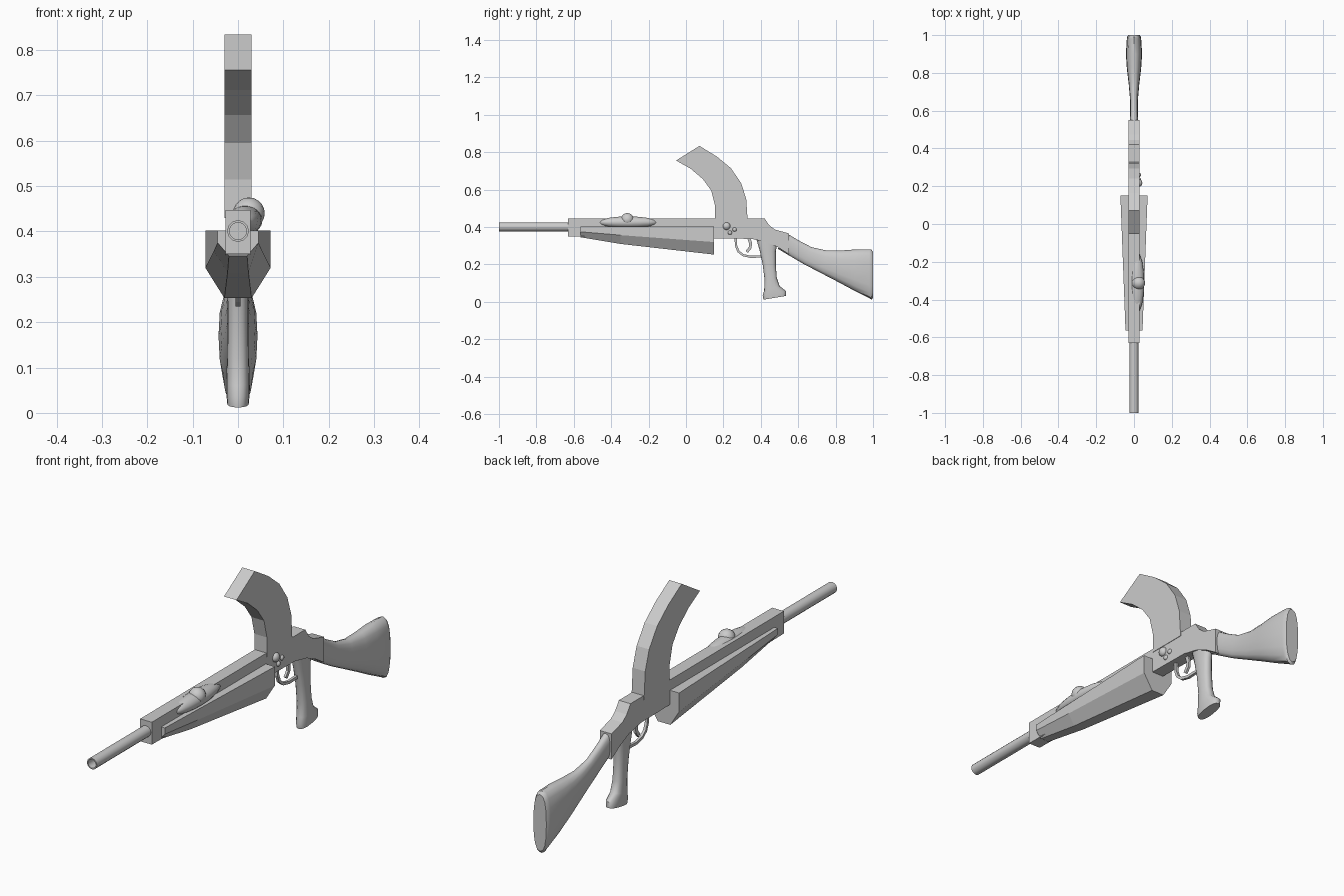
import bpy, bmesh, math
from mathutils import Vector

if "Cube" in bpy.data.objects:
    bpy.data.objects.remove(bpy.data.objects["Cube"])


def finish(name, bm, smooth=False):
    bmesh.ops.recalc_face_normals(bm, faces=bm.faces)
    me = bpy.data.meshes.new(name)
    bm.to_mesh(me)
    bm.free()
    ob = bpy.data.objects.new(name, me)
    bpy.context.collection.objects.link(ob)
    if smooth:
        bpy.ops.object.select_all(action='DESELECT')
        ob.select_set(True)
        bpy.context.view_layer.objects.active = ob
        bpy.ops.object.shade_smooth_by_angle(angle=math.radians(40))
    return ob


def skin(name, rings, smooth=False):
    """Joins closed rings of points and caps both ends."""
    bm = bmesh.new()
    vs = [[bm.verts.new(p) for p in r] for r in rings]
    n = len(vs[0])
    for a, b in zip(vs, vs[1:]):
        for i in range(n):
            j = (i + 1) % n
            bm.faces.new((a[i], a[j], b[j], b[i]))
    bm.faces.new(vs[0])
    bm.faces.new(vs[-1])
    return finish(name, bm, smooth)


def prism(name, profile, w):
    return skin(name, [[(x, y, z) for y, z in profile] for x in (-w, w)])


def oval_loft(name, sections, power=0.8, n=16):
    """Each section: two opposite points in the side plane and a half width."""
    rings = []
    for y0, z0, y1, z1, w in sections:
        c = Vector((0, (y0 + y1) / 2, (z0 + z1) / 2))
        d = Vector((0, (y1 - y0) / 2, (z1 - z0) / 2))
        ring = []
        for i in range(n):
            a = 2 * math.pi * i / n
            s, k = math.sin(a), math.cos(a)
            f = math.copysign(abs(s) ** power, s)
            g = math.copysign(abs(k) ** power, k)
            ring.append(c + d * g + Vector((w * f, 0, 0)))
        rings.append(ring)
    return skin(name, rings, True)


def ball(name, loc, scale):
    bm = bmesh.new()
    bmesh.ops.create_uvsphere(bm, u_segments=16, v_segments=10, radius=1)
    for v in bm.verts:
        v.co = Vector(loc) + v.co * Vector(scale)
    return finish(name, bm, True)


# receiver with dropped rear tang
prism("receiver", [(-.63, .35), (-.63, .447), (.42, .447), (.445, .41), (.475, .387),
                   (.55, .366), (.55, .255), (.49, .293), (.43, .32), (.35, .337),
                   (.15, .34)], .028)

# barrel, open at the muzzle
barrel = []
for r, y in ((.024, -.6), (.024, -1), (.019, -1), (.019, -.88)):
    barrel.append([(r * math.cos(i * math.pi / 6), y, .401 + r * math.sin(i * math.pi / 6))
                   for i in range(12)])
skin("barrel", barrel, True)

# tapering faceted handguard
guard = []
for y, w, wm, zm, wb, zb in ((-.565, .045, .045, .375, .02, .346),
                             (-.35, .053, .053, .357, .023, .31),
                             (.15, .072, .072, .32, .03, .253)):
    half = [(w, .402), (wm, zm), (wb, zb)]
    guard.append([(x, y, z) for x, z in half] + [(-x, y, z) for x, z in reversed(half)])
skin("handguard", guard)

# curved top magazine
prism("magazine", [(.155, .43), (.155, .515), (.135, .595), (.09, .657), (.025, .712),
                   (-.053, .756), (.072, .834), (.165, .777), (.24, .715), (.295, .635),
                   (.322, .55), (.33, .43)], .03)

# bolt fairing and knob
ball("bolt_fairing", (.016, -.31, .425), (.038, .16, .032))
ball("bolt_knob", (.024, -.313, .44), (.035, .035, .035))

# side buttons
for i, (y, z, r) in enumerate(((.217, .405, .02), (.26, .387, .011), (.235, .37, .011))):
    ball(f"side_button_{i + 1}", (.028, y, z), (r * .8, r, r))

# shoulder stock
oval_loft("stock", [(.55, .36, .49, .285, .022), (.60, .33, .56, .243, .02),
                    (.67, .293, .63, .202, .02), (.75, .275, .73, .15, .028),
                    (.83, .275, .82, .103, .038), (.90, .28, .90, .06, .043),
                    (.98, .281, .98, .02, .038), (.99, .28, .992, .012, .036),
                    (1.0, .268, 1.0, .022, .031)])

# pistol grip
oval_loft("grip", [(.375, .34, .49, .32, .024), (.395, .27, .48, .27, .024),
                   (.41, .20, .48, .20, .023), (.42, .12, .485, .13, .024),
                   (.418, .06, .50, .085, .026), (.41, .035, .535, .058, .026),
                   (.414, .012, .535, .032, .024)])


# trigger and its guard as flat bent strips
def strip(name, path, t, w):
    pts = [Vector(p) for p in path]
    rings = []
    for i, p in enumerate(pts):
        d = (pts[min(i + 1, len(pts) - 1)] - pts[max(i - 1, 0)]).normalized()
        o = Vector((-d.y, d.x)) * t
        a, b = p + o, p - o
        rings.append([(-w, a.x, a.y), (w, a.x, a.y), (w, b.x, b.y), (-w, b.x, b.y)])
    return skin(name, rings)


strip("trigger_guard", [(.265, .345), (.268, .30), (.28, .27), (.305, .25), (.345, .241),
                        (.40, .243)], .006, .006)
strip("trigger", [(.335, .345), (.345, .315), (.343, .29), (.325, .267)], .008, .005)
